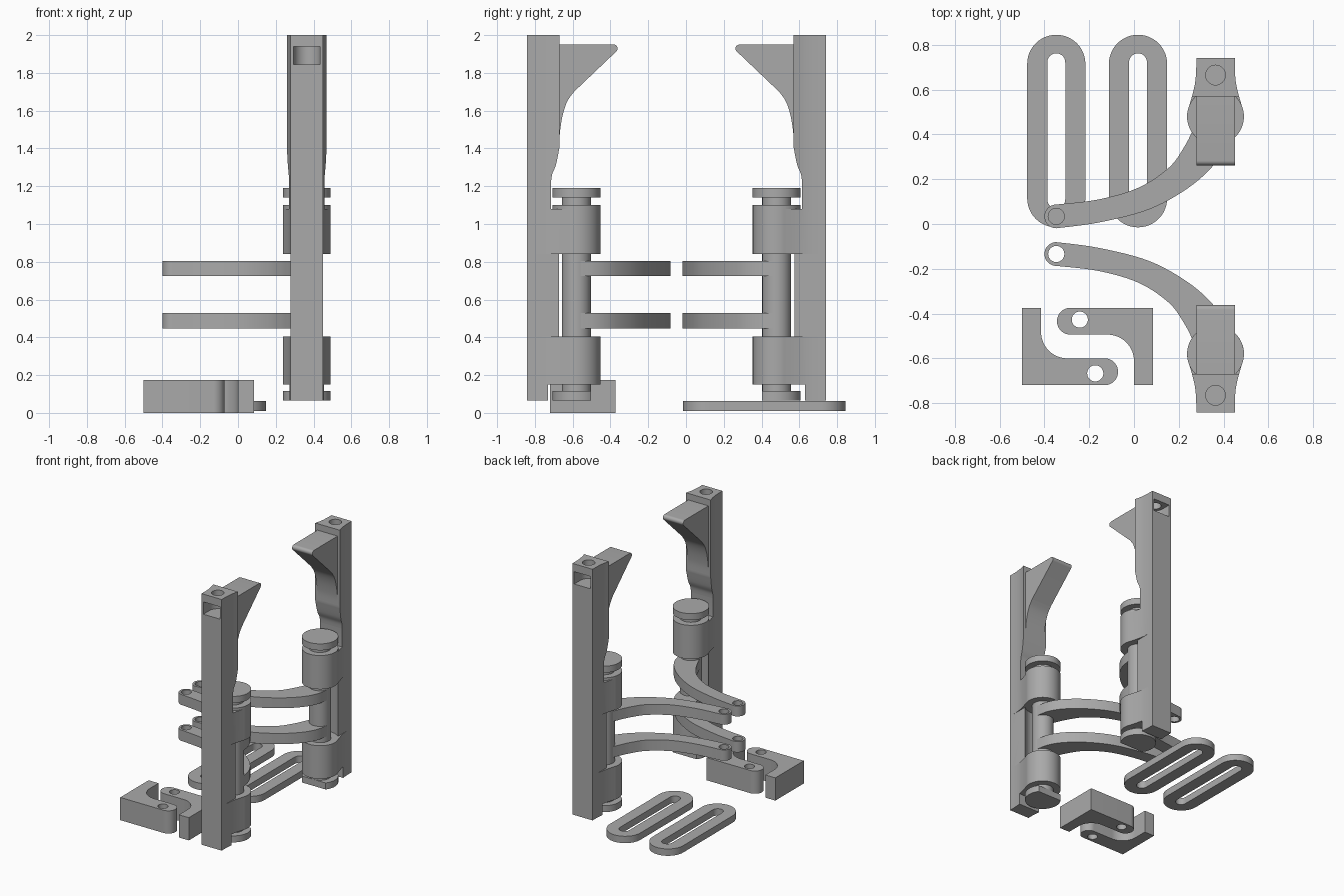
import bpy, bmesh
from math import sin, cos, pi, radians
from mathutils import Matrix

cube = bpy.data.objects.get("Cube")
if cube:
    bpy.data.objects.remove(cube)

grey = bpy.data.materials.new("plain grey")
grey.use_nodes = True
GREY = (0.4, 0.4, 0.4, 1)
grey.diffuse_color = GREY
grey.node_tree.nodes["Principled BSDF"].inputs["Base Color"].default_value = GREY

CX, HY = 0.364, 0.48        # hinge axis of the rear arm
MIRROR_Y = -0.05            # symmetry plane between the two arms
HALF = 0.086                # half width of a post


def arc(cx, cy, r, a0, a1, n=24):
    return [(cx + r * cos(radians(a0 + (a1 - a0) * i / n)),
             cy + r * sin(radians(a0 + (a1 - a0) * i / n))) for i in range(n + 1)]


def circle(cx, cy, r, n=48):
    return arc(cx, cy, r, 0, 360, n)[:-1]


def slot(cx, y0, y1, r):
    return arc(cx, y1, r, 0, 180) + arc(cx, y0, r, 180, 360)


def smooth(points, n=6):
    """Dense Catmull-Rom path through a few points."""
    p = [points[0]] + points + [points[-1]]
    out = []
    for a, b, c, d in zip(p, p[1:], p[2:], p[3:]):
        for i in range(n):
            t = i / n
            out.append(tuple(0.5 * (2 * b[k] + (c[k] - a[k]) * t
                       + (2 * a[k] - 5 * b[k] + 4 * c[k] - d[k]) * t * t
                       + (3 * b[k] - a[k] - 3 * c[k] + d[k]) * t ** 3) for k in (0, 1)))
    return out + [points[-1]]


def prism(name, outline, lo, hi, axis="z"):
    """Extrude an xy outline along z, or a yz outline along x."""
    place = (lambda u, v, w: (u, v, w)) if axis == "z" else (lambda u, v, w: (w, u, v))
    bm = bmesh.new()
    face = bm.faces.new([bm.verts.new(place(u, v, lo)) for u, v in outline])
    new = bmesh.ops.extrude_face_region(bm, geom=[face])["geom"]
    bmesh.ops.translate(bm, verts=[g for g in new if isinstance(g, bmesh.types.BMVert)],
                        vec=place(0, 0, hi - lo))
    bmesh.ops.remove_doubles(bm, verts=bm.verts, dist=1e-5)
    bmesh.ops.recalc_face_normals(bm, faces=bm.faces)
    mesh = bpy.data.meshes.new(name)
    bm.to_mesh(mesh)
    bm.free()
    mesh.materials.append(grey)
    obj = bpy.data.objects.new(name, mesh)
    bpy.context.collection.objects.link(obj)
    return obj


def rect(x0, x1, y0, y1):
    return [(x0, y0), (x1, y0), (x1, y1), (x0, y1)]


def combine(obj, operation, *others):
    """Boolean the other solids into obj and discard them."""
    for other in others:
        mod = obj.modifiers.new("bool", "BOOLEAN")
        mod.operation, mod.solver, mod.object = operation, "EXACT", other
        bpy.context.view_layer.update()
        mesh = bpy.data.meshes.new_from_object(
            obj.evaluated_get(bpy.context.evaluated_depsgraph_get()))
        obj.modifiers.clear()
        obj.data = mesh
        bpy.data.objects.remove(other)
    return obj


def mirrored(obj, name):
    mesh = obj.data.copy()
    mesh.transform(Matrix.Translation((0, 2 * MIRROR_Y, 0)) @ Matrix.Scale(-1, 4, (0, 1, 0)))
    mesh.flip_normals()
    copy = bpy.data.objects.new(name, mesh)
    bpy.context.collection.objects.link(copy)
    return copy


# Post: flared spine trimmed by a side profile
side = smooth([(HALF, 0.70), (0.088, 0.66), (0.093, 0.62), (0.105, 0.57), (0.118, 0.527)], 3)
flare = ([(CX + HALF, 0.741)] + [(CX + w, y) for w, y in side]
         + [(CX - w, y) for w, y in reversed(side)] + [(CX - HALF, 0.741)])
bend = smooth([(0.57, 1.405), (0.588, 1.315), (0.608, 1.265), (0.615, 1.22)])
trim = ([(0.75, 0), (0.75, 2.1), (0.57, 2.1)] + bend
        + [(0.615, 1.08), (0.57, 1.08), (0.57, 0.15), (0.63, 0.15), (0.63, 0)])
post = combine(prism("rear_post", flare, 0.065, 2.0), "INTERSECT",
               prism("trim", trim, 0, 1, "x"))

# Plain waist between the knuckles, hollowed around the pin
combine(post, "DIFFERENCE",
        prism("cut", rect(0, CX - HALF, 0.4, 0.8), 0.405, 0.84),
        prism("cut", rect(CX + HALF, 0.8, 0.4, 0.8), 0.405, 0.84),
        prism("cut", circle(CX, HY, 0.127), 0.405, 0.84))

# Hooked jaw with a rounded tip
under = smooth([(0.493, 1.70), (0.528, 1.65), (0.552, 1.58), (0.567, 1.49), (0.57, 1.42)])
jaw = ([(0.62, 1.95)] + arc(0.283, 1.929, 0.021, 90, 225, 10) + under + [(0.62, 1.42)])
combine(post, "UNION", prism("jaw", jaw, CX - HALF, CX + HALF, "x"))

# Knuckles that wrap the pin
neck = [(x, y) for x, y in flare if y < 0.72]
for z0, z1 in ((0.15, 0.405), (0.84, 1.1)):
    knuckle = combine(prism("knuckle", circle(CX, HY, 0.127, 64), z0, z1), "UNION",
                      prism("neck", neck, z0, min(z1, 1.08)))
    combine(post, "UNION", knuckle)

# Nut pocket in the outer face and screw hole from the top
combine(post, "DIFFERENCE",
        prism("cut", circle(CX, 0.665, 0.07), 1.845, 1.94),
        prism("cut", rect(CX - 0.07, CX + 0.07, 0.665, 0.8), 1.845, 1.94),
        prism("cut", circle(CX, 0.665, 0.044), 1.88, 2.1))

# Hinge pin with a round top head and a flat-sided bottom head
pin = prism("rear_hinge_pin", circle(CX, HY, 0.0765), 0.065, 1.19)
foot = combine(prism("foot", circle(CX, HY, 0.127), 0.065, 0.115), "DIFFERENCE",
               prism("cut", rect(0, 1, 0.2, HY - 0.0765), 0, 0.2))
combine(pin, "UNION", foot, prism("head", circle(CX, HY, 0.127), 1.14, 1.19))

# Two curved lever arms on the pin
EX, EY = -0.347, 0.034
outer = smooth([(EX, EY - 0.053), (-0.156, 0.007), (0.067, 0.065), (0.245, 0.163),
                (0.362, 0.27), (0.42, 0.37), (0.44, HY)])
inner = smooth([(0.288, HY), (0.263, 0.42), (0.223, 0.342), (0.156, 0.252),
                (0.022, 0.163), (-0.156, 0.11), (EX, EY + 0.053)])
lever = outer + inner + arc(EX, EY, 0.053, 90, 270)[1:-1]
arms = []
for label, z0, z1 in (("lower", 0.447, 0.53), ("upper", 0.724, 0.804)):
    arm = prism("rear_" + label + "_arm", lever, z0, z1)
    arms.append(combine(arm, "DIFFERENCE", prism("cut", circle(EX, EY, 0.036), 0, 1)))

parts = [post, pin] + arms
parts += [mirrored(p, p.name.replace("rear", "front")) for p in parts]

# Slotted links lying flat
for label, x in (("right", EX), ("left", 0.018)):
    link = prism(label + "_slotted_link", slot(x, 0.115, 0.715, 0.13), 0.01, 0.063)
    parts.append(combine(link, "DIFFERENCE",
                         prism("cut", slot(x, 0.11, 0.722, 0.04), -0.1, 0.2)))

# Interlocking pair of L-shaped brackets
BX, BY = -0.2075, -0.547
ell = ([(-0.50, -0.72), (-0.131, -0.72)] + arc(-0.131, -0.66, 0.06, -90, 90)[1:]
       + arc(-0.297, -0.482, 0.118, 270, 180) + [(-0.415, -0.374), (-0.50, -0.374)])
bracket = combine(prism("right_bracket", ell, 0, 0.175), "DIFFERENCE",
                  prism("cut", circle(-0.173, -0.667, 0.036), -0.1, 0.3))
twin = bpy.data.objects.new("left_bracket", bracket.data.copy())
bpy.context.collection.objects.link(twin)
twin.data.transform(Matrix.Translation((BX, BY, 0)) @ Matrix.Rotation(pi, 4, "Z")
                    @ Matrix.Translation((-BX, -BY, 0)))
parts += [bracket, twin]

# Smooth the round surfaces, keep the edges sharp
bpy.ops.object.select_all(action="DESELECT")
for p in parts:
    p.select_set(True)
bpy.context.view_layer.objects.active = post
bpy.ops.object.shade_smooth_by_angle(angle=radians(30))
